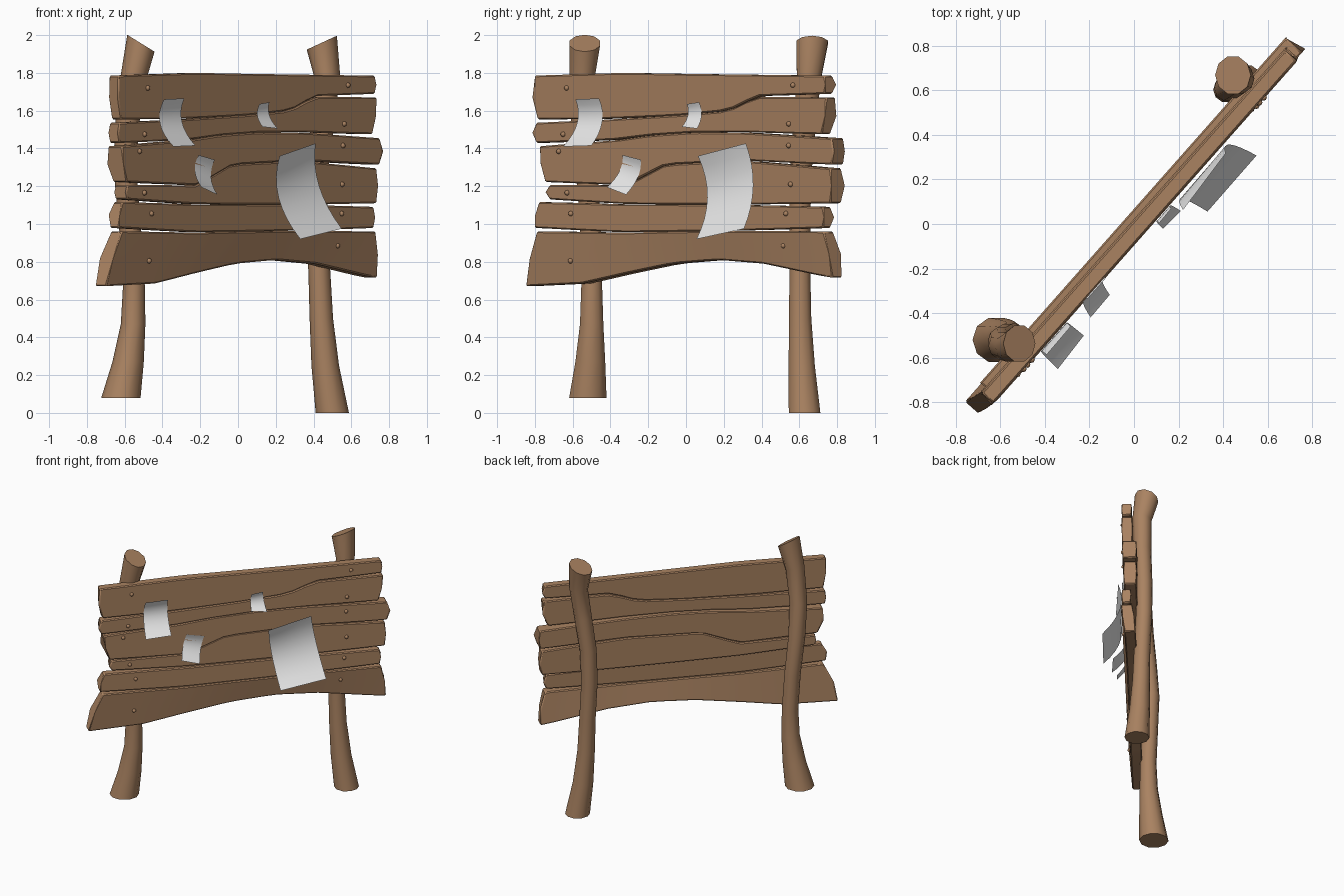
import bpy, bmesh, math
from mathutils import Vector

if "Cube" in bpy.data.objects:
    bpy.data.objects.remove(bpy.data.objects["Cube"])

ANG = math.radians(48.5)
U = Vector((math.cos(ANG), math.sin(ANG), 0))     # along the board
N = Vector((math.sin(ANG), -math.cos(ANG), 0))    # out of the board front


def P(u, d, z):
    return U * u + N * d + Vector((0, 0, z))


def material(name, rgb):
    m = bpy.data.materials.new(name)
    m.diffuse_color = (*rgb, 1)
    m.use_nodes = True
    m.node_tree.nodes["Principled BSDF"].inputs["Base Color"].default_value = m.diffuse_color
    return m


WOOD = material("brown wood", (0.40, 0.225, 0.12))
PAPER = material("pale paper", (0.8, 0.8, 0.8))


def finish(name, bm, mat, angle=35, recalc=True):
    if recalc:
        bmesh.ops.recalc_face_normals(bm, faces=bm.faces)
    me = bpy.data.meshes.new(name)
    bm.to_mesh(me)
    bm.free()
    me.materials.append(mat)
    ob = bpy.data.objects.new(name, me)
    bpy.context.collection.objects.link(ob)
    bpy.ops.object.select_all(action='DESELECT')
    ob.select_set(True)
    bpy.context.view_layer.objects.active = ob
    bpy.ops.object.shade_smooth_by_angle(angle=math.radians(angle))
    return ob


def loft(bm, rings):
    """Skin a list of closed rings and cap both ends."""
    vs = [[bm.verts.new(p) for p in r] for r in rings]
    n = len(vs[0])
    for a, b in zip(vs, vs[1:]):
        for i in range(n):
            bm.faces.new((a[i], a[(i + 1) % n], b[(i + 1) % n], b[i]))
    bm.faces.new(vs[0])
    bm.faces.new(vs[-1])


def smooth_interp(pts, u):
    if u <= pts[0][0]:
        return pts[0][1]
    for (a, za), (b, zb) in zip(pts, pts[1:]):
        if u <= b:
            return za + (zb - za) * (u - a) / (b - a)
    return pts[-1][1]


# Seams between planks, top to bottom: (u, z)
SEAMS = [
    [(-1.05, 1.785), (-.4, 1.80), (0, 1.795), (1.05, 1.785)],
    [(-1, 1.545), (-.5, 1.555), (0, 1.575), (.35, 1.60), (.55, 1.675), (1.05, 1.68)],
    [(-1, 1.42), (-.45, 1.445), (-.2, 1.47), (.1, 1.485), (.45, 1.485), (1.05, 1.465)],
    [(-1, 1.215), (-.38, 1.205), (-.1, 1.315), (.45, 1.335), (1.05, 1.305)],
    [(-1, 1.125), (-.4, 1.105), (1.05, 1.10)],
    [(-1, .97), (-.4, .955), (0, .96), (1.05, .97)],
    [(-1.12, .67), (-.7, .685), (-.38, .74), (-.06, .79), (.26, .81), (.58, .79), (1.05, .715)],
]
# Per plank: left u top/bottom, right u top/bottom, (back, front) depth top and bottom
PLANKS = [
    (-1.02, -1.00, 1.03, 1.03, (-.01, .06), (-.01, .06)),
    (-1.01, -1.01, 1.045, 1.01, (-.015, .06), (-.015, .06)),
    (-.99, -.95, 1.075, 1.075, (-.045, .055), (-.045, .055)),
    (-.93, -.93, 1.06, 1.06, (-.045, .045), (-.045, .045)),
    (-.99, -1.02, 1.02, 1.02, (-.005, .06), (-.005, .06)),
    (-1.0, -1.10, 1.03, 1.07, (-.015, .065), (-.04, .04)),
]
STEPS = 22
for i, (lt, lb, rt, rb, dt, db) in enumerate(PLANKS):
    bm = bmesh.new()
    rings = []
    for s in range(STEPS + 1):
        t = s / STEPS
        ut, ub = lt + (rt - lt) * t, lb + (rb - lb) * t
        um = (ut + ub) / 2 + 0.015 * (2 * t - 1)      # slightly bulging ends
        zt = smooth_interp(SEAMS[i], ut) - (0.009 * ut ** 2 if i else 0)
        zb = smooth_interp(SEAMS[i + 1], ub) + (0.009 * ub ** 2 if i < 5 else 0)
        zm = (zt + zb) / 2
        dm = [(a + b) / 2 for a, b in zip(dt, db)]
        rings.append([P(ut, dt[1], zt), P(um, dm[1], zm), P(ub, db[1], zb),
                      P(ub, db[0], zb), P(um, dm[0], zm), P(ut, dt[0], zt)])
    loft(bm, rings)
    ob = finish(f"plank_{i + 1}", bm, WOOD)
    bev = ob.modifiers.new("worn edges", 'BEVEL')
    bev.width, bev.segments = 0.007, 1
    bev.limit_method, bev.angle_limit = 'ANGLE', math.radians(40)


# Crooked posts: (u, d, z, radius), cut flat below and slanted above
def post(name, path, tilt, sides=10):
    bm = bmesh.new()
    rings = []
    for k, (u, d, z, r) in enumerate(path):
        w = max(0, (k - len(path) + 3) / 2)           # slant fades in near the top
        nrm = Vector((tilt * w, 0, 1)).normalized()
        ax = Vector((0, 1, 0)).cross(nrm)
        ring = []
        for j in range(sides):
            a = 2 * math.pi * j / sides
            ring.append(P(u, d, z) + ax * r * math.cos(a) + Vector((0, r * math.sin(a), 0)))
        rings.append(ring)
    loft(bm, rings)
    finish(name, bm, WOOD, 50)


post("left_post", [(-.80, -.12, .08, .104), (-.765, -.10, .27, .083), (-.742, -.085, .47, .065),
                   (-.739, -.082, .67, .058), (-.755, -.092, .95, .058), (-.785, -.10, 1.25, .06),
                   (-.80, -.08, 1.5, .063), (-.782, -.052, 1.76, .068), (-.742, -.03, 1.957, .085)], .62)
post("right_post", [(.801, -.042, 0, .088), (.765, -.06, .25, .073), (.745, -.07, .5, .062),
                    (.737, -.077, .75, .058), (.725, -.09, 1.05, .058), (.735, -.09, 1.3, .06),
                    (.77, -.08, 1.55, .063), (.802, -.077, 1.78, .068), (.794, -.11, 1.96, .088)], -.46)

# Curled paper notes: corners TL, TR, BR, BL as (u, d, z), then mid-height depth
PAPERS = [
    ((-.698, .095, 1.66), (-.533, .092, 1.665), (-.524, .163, 1.415), (-.714, .175, 1.41), .072),
    ((.079, .082, 1.635), (.162, .079, 1.645), (.183, .119, 1.505), (.07, .111, 1.515), .07),
    ((-.389, .066, 1.365), (-.261, .066, 1.34), (-.31, .129, 1.155), (-.442, .132, 1.195), .062),
    ((.193, .123, 1.36), (.51, .098, 1.427), (.594, .208, .975), (.26, .21, .92), .086),
]
for i, (tl, tr, br, bl, dm) in enumerate(PAPERS):
    bm = bmesh.new()
    rows = []
    for a in range(9):
        t = a / 8
        row = []
        for s in (0, .25, .5, .75, 1):
            top, bot = Vector(tl).lerp(Vector(tr), s), Vector(bl).lerp(Vector(br), s)
            p = top.lerp(bot, t)
            p.y -= ((top.y + bot.y) / 2 - dm) * 4 * t * (1 - t)
            row.append(bm.verts.new(P(*p)))
        rows.append(row)
    for r0, r1 in zip(rows, rows[1:]):
        for k in range(4):
            bm.faces.new((r0[k], r1[k], r1[k + 1], r0[k + 1]))
    finish(f"paper_note_{i + 1}", bm, PAPER, 60, recalc=False)

# Nail heads, two per plank: (left u, left z, right u, right z)
NAILS = [(-.79, 1.72, .81, 1.735), (-.815, 1.475, .78, 1.53), (-.85, 1.385, .775, 1.415),
         (-.80, 1.165, .78, 1.21), (-.76, 1.055, .76, 1.055), (-.77, .805, .735, .885)]
for i, (lu, lz, ru, rz) in enumerate(NAILS):
    t = .5 if i == 5 else 0
    front = PLANKS[i][4][1] * (1 - t) + PLANKS[i][5][1] * t
    bm = bmesh.new()
    for u, z in ((lu, lz), (ru, rz)):
        vs = bmesh.ops.create_uvsphere(bm, u_segments=8, v_segments=6, radius=.014)['verts']
        bmesh.ops.translate(bm, vec=P(u, front, z), verts=vs)
    finish(f"nails_{i + 1}", bm, WOOD, 60)
